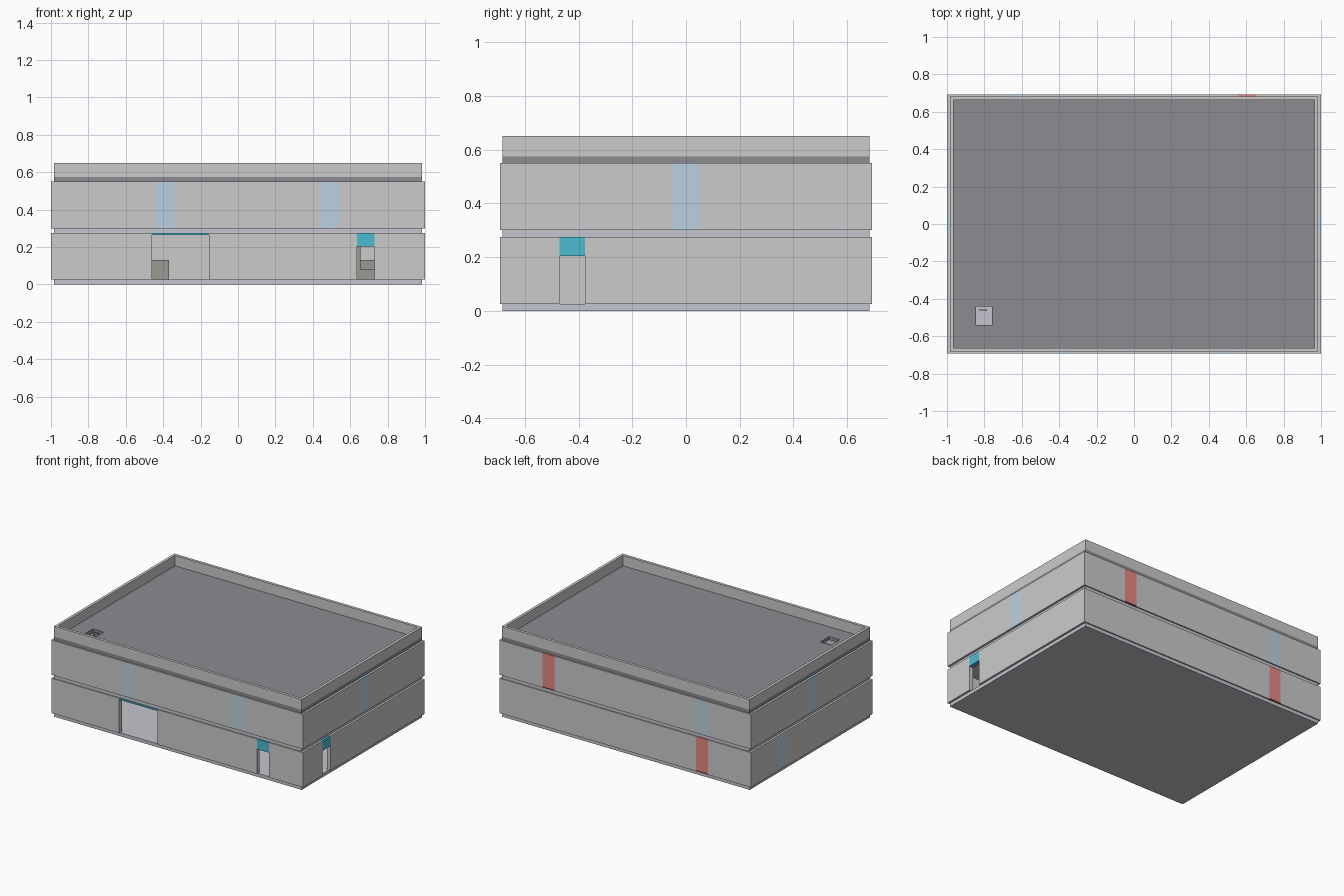
import bpy

if "Cube" in bpy.data.objects:
    bpy.data.objects.remove(bpy.data.objects["Cube"])

W, D, T = 1.0, 0.692, 0.03      # outer half sizes, wall thickness
SX, SY = 0.985, 0.683           # half sizes of slabs and parapet
STOREY, SLAB = 0.25, 0.025


def mat(name, rgb):
    m = bpy.data.materials.new(name)
    m.diffuse_color = (*rgb, 1)
    m.use_nodes = True
    m.node_tree.nodes["Principled BSDF"].inputs["Base Color"].default_value = m.diffuse_color
    return m


GLASS = mat("pale_blue_glass", (0.50, 0.64, 0.75))
TEAL = mat("teal_panel", (0.07, 0.50, 0.63))
RED = mat("red_panel", (0.80, 0.25, 0.22))
DARKRED = mat("dark_sill", (0.25, 0.07, 0.06))
FLOOR = mat("floor_slab", (0.56, 0.56, 0.62))
ROOF = mat("roof_slab", (0.26, 0.26, 0.285))
DARK = mat("dark_grey", (0.33, 0.33, 0.30))


def box(name, x, y, z, material=None):
    bpy.ops.mesh.primitive_cube_add(
        size=1, location=[(a + b) / 2 for a, b in (x, y, z)])
    o = bpy.context.object
    o.name = name
    o.scale = [abs(b - a) for a, b in (x, y, z)]
    bpy.ops.object.transform_apply(location=True, scale=True)
    if material:
        o.data.materials.append(material)
    return o


def wall(side, z0, openings):
    """One wall run; openings are (start, end, kind, panel_bottom)."""
    along_x = side in ("front", "back")
    sign = -1 if side in ("front", "left") else 1
    outer = sign * (D if along_x else W)
    depth = sorted((outer, outer - sign * T))
    end = W if along_x else D - T

    def part(name, a, b, lo, hi, m=None):
        span = (a, b)
        x, y = (span, depth) if along_x else (depth, span)
        box(f"{side}_{name}", x, y, (z0 + lo, z0 + hi), m)

    pos = -end
    for a, b, kind, lift in sorted(openings):
        part("wall", pos, a, 0, STOREY)
        if kind == "window":
            part("window", a, b, 0, STOREY, GLASS)
        elif kind == "shutter":
            part("sill", a, b, 0, 0.01, DARKRED)
            part("shutter", a, b, 0.01, STOREY, RED)
        else:                    # open doorway with teal header
            part("door_header", a, b, lift, STOREY, TEAL)
        pos = b
    part("wall", pos, end, 0, STOREY)


# Floor slabs
Z1, Z2 = SLAB, 2 * SLAB + STOREY
ZR = Z2 + STOREY
for name, z in (("ground_slab", 0), ("middle_slab", Z1 + STOREY)):
    box(name, (-SX, SX), (-SY, SY), (z, z + SLAB), FLOOR)

# Lower storey walls
wall("front", Z1, [(-0.46, -0.155, "door", 0.24), (0.635, 0.73, "door", 0.178)])
wall("back", Z1, [(-0.66, -0.565, "shutter", 0)])
wall("right", Z1, [(-0.47, -0.375, "door", 0.178)])
wall("left", Z1, [(0.28, 0.375, "window", 0)])

# Upper storey walls
wall("front", Z2, [(-0.435, -0.34, "window", 0), (0.44, 0.535, "window", 0)])
wall("back", Z2, [(-0.66, -0.565, "window", 0), (0.56, 0.655, "shutter", 0)])
for s in ("left", "right"):
    wall(s, Z2, [(-0.05, 0.05, "window", 0)])

# Roof slab with access hatch
roof = box("roof_slab", (-SX, SX), (-SY, SY), (ZR, ZR + SLAB), ROOF)
cutter = box("hatch_cutter", (-0.845, -0.76), (-0.54, -0.44), (ZR - 0.1, ZR + 0.1))
mod = roof.modifiers.new("hatch", "BOOLEAN")
mod.object, mod.operation, mod.solver = cutter, "DIFFERENCE", "EXACT"
bpy.context.view_layer.objects.active = roof
bpy.ops.object.modifier_apply(modifier=mod.name)
bpy.data.objects.remove(cutter)

# Ladder below the hatch
for x in (-0.825, -0.79):
    box("ladder_rail", (x, x + 0.005), (-0.465, -0.455), (Z2, ZR + 0.015))
for i in range(9):
    z = Z2 + 0.02 + i * 0.03
    box("ladder_rung", (-0.82, -0.79), (-0.463, -0.457), (z, z + 0.005))

# Parapet
P, zp = 0.02, (ZR + SLAB, 0.65)
for s in (-1, 1):
    box("parapet_long", (-SX, SX), sorted((s * SY, s * (SY - P))), zp)
    box("parapet_short", sorted((s * SX, s * (SX - P))), (-SY + P, SY - P), zp)

# Stored blocks seen through the doorways
box("storage_block", (-0.47, -0.37), (0.3, 0.4), (Z1, 0.13), DARK)
for i in range(2):
    box("storage_step", (0.655, 0.76), (0.3 + 0.05 * i, 0.4),
        (Z1 + i * 0.055, 0.08 + i * 0.05), DARK)
box("inner_post", (0.62, 0.655), (0.3, 0.4), (Z1, Z1 + STOREY), DARK)
